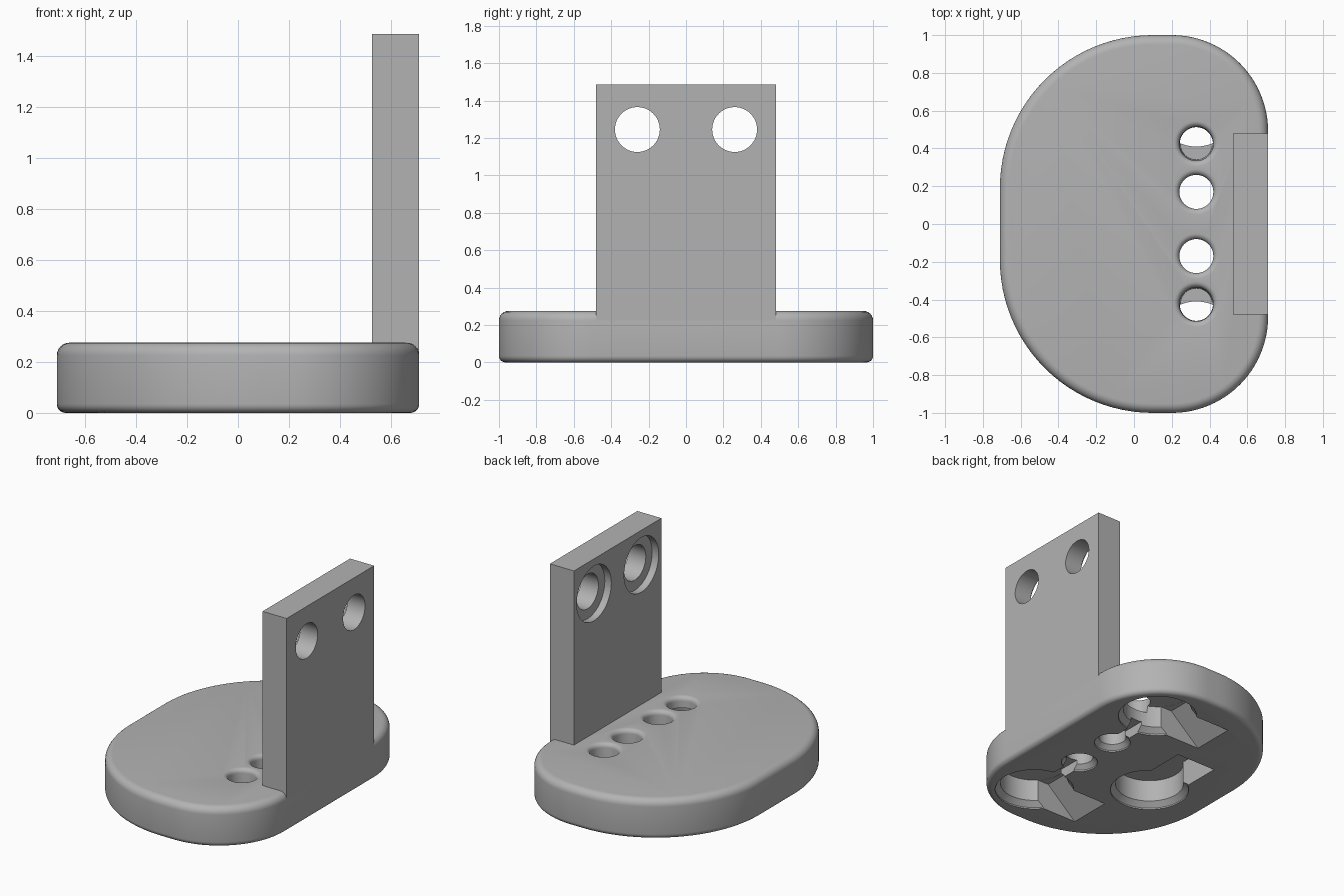
import bpy, bmesh
from math import sin, cos, pi, radians
from mathutils import Matrix

if "Cube" in bpy.data.objects:
    bpy.data.objects.remove(bpy.data.objects["Cube"])

grey = bpy.data.materials.new("plain grey")
grey.use_nodes = True
colour = (0.45, 0.45, 0.45, 1)
grey.diffuse_color = colour
grey.node_tree.nodes["Principled BSDF"].inputs["Base Color"].default_value = colour


def loft(name, rings, matrix=Matrix()):
    """Closed solid skinned through rings with equal point counts."""
    bm = bmesh.new()
    rows = [[bm.verts.new(p) for p in ring] for ring in rings]
    n = len(rows[0])
    for a, b in zip(rows, rows[1:]):
        for i in range(n):
            j = (i + 1) % n
            bm.faces.new((a[i], a[j], b[j], b[i]))
    bm.faces.new(rows[0][::-1])
    bm.faces.new(rows[-1])
    bmesh.ops.transform(bm, matrix=matrix, verts=bm.verts)
    bmesh.ops.recalc_face_normals(bm, faces=bm.faces)
    mesh = bpy.data.meshes.new(name)
    bm.to_mesh(mesh)
    bm.free()
    mesh.materials.append(grey)
    obj = bpy.data.objects.new(name, mesh)
    bpy.context.collection.objects.link(obj)
    return obj


def lathe(name, profile, matrix, sides=48):
    """Round solid from (radius, height) pairs."""
    return loft(name, [[(r * cos(2 * pi * i / sides), r * sin(2 * pi * i / sides), z)
                        for i in range(sides)] for r, z in profile], matrix)


def box(name, x0, x1, y0, y1, z0, z1):
    return loft(name, [[(x0, y0, z), (x1, y0, z), (x1, y1, z), (x0, y1, z)] for z in (z0, z1)])


def activate(obj):
    bpy.ops.object.select_all(action='DESELECT')
    obj.select_set(True)
    bpy.context.view_layer.objects.active = obj


def cut(obj, cutter):
    activate(obj)
    mod = obj.modifiers.new("cut", 'BOOLEAN')
    mod.operation, mod.solver, mod.object = 'DIFFERENCE', 'EXACT', cutter
    bpy.ops.object.modifier_apply(modifier=mod.name)
    bpy.data.objects.remove(cutter)


def outline(inset, z, steps=24):
    """Base outline: two tight corners at +x, two wide ones at -x."""
    corners = [(0.2, 0.49, 0.51, 0), (0.1, 0.19, 0.81, 90),
               (0.1, -0.19, 0.81, 180), (0.2, -0.49, 0.51, 270)]
    points = []
    for cx, cy, r, start in corners:
        for i in range(steps + 1):
            a = radians(start + 90 * i / steps)
            points.append((cx + (r - inset) * cos(a), cy + (r - inset) * sin(a), z))
    return points


# Base with rounded bottom and top edges
TOP, LOW_R, TOP_R = 0.275, 0.035, 0.05
arc = [radians(15 * i) for i in range(7)]
rings = [outline(LOW_R * (1 - sin(a)), LOW_R * (1 - cos(a))) for a in arc]
rings += [outline(TOP_R * (1 - cos(a)), TOP - TOP_R * (1 - sin(a))) for a in arc]
base = loft("base", rings)

# Hole profile with a softly flared upper rim
FLARE = 0.03
flare = [(0.09 + FLARE * (1 - cos(a)), TOP - FLARE * (1 - sin(a))) for a in arc]
flare.append((0.12, TOP + 0.02))


def pocket(x, y, turn):
    """Round underside pocket with chamfered rim and a ramped slot along local +x."""
    place = Matrix.Translation((x, y, 0)) @ Matrix.Rotation(radians(turn), 4, 'Z')
    cut(base, lathe("pocket_cutter", [(0.26, -0.02), (0.26, 0.01), (0.225, 0.045), (0.225, 0.2)], place))
    ramp = [(0, -0.02), (0.503, -0.02), (0.48, 0), (0.25, 0.199), (0, 0.199)]
    cut(base, loft("slot_cutter", [[(u, v, z) for u, z in ramp] for v in (-0.155, 0.155)], place))


pocket(-0.26, -0.15, 90)
for s in (-1, 1):
    pocket(0.33, s * 0.635, 180)
    # Through hole, chamfered below
    cut(base, lathe("hole_cutter", [(0.12, -0.02), (0.12, 0.01), (0.09, 0.04)] + flare,
                    Matrix.Translation((0.33, s * 0.17, 0))))
    # Outer hole opening into the pocket
    cut(base, lathe("outer_hole_cutter", [(0.085, 0.15)] + flare,
                    Matrix.Translation((0.33, s * 0.425, 0))))
    # Small groove linking hole and pocket
    y0, y1 = sorted((s * 0.2, s * 0.46))
    cut(base, box("groove_cutter", 0.285, 0.375, y0, y1, -0.02, 0.07))

# Upright plate with two counterbored holes
plate = box("upright_plate", 0.525, 0.71, -0.48, 0.48, 0.215, 1.485)
for s in (-1, 1):
    place = Matrix.Translation((0.525, s * 0.26, 1.245)) @ Matrix.Rotation(radians(90), 4, 'Y')
    cut(plate, lathe("bore_cutter", [(0.19, -0.02), (0.19, 0.05), (0.12, 0.0501), (0.12, 0.3)], place))

for obj in (base, plate):
    activate(obj)
    bpy.ops.object.shade_smooth_by_angle(angle=radians(30))
